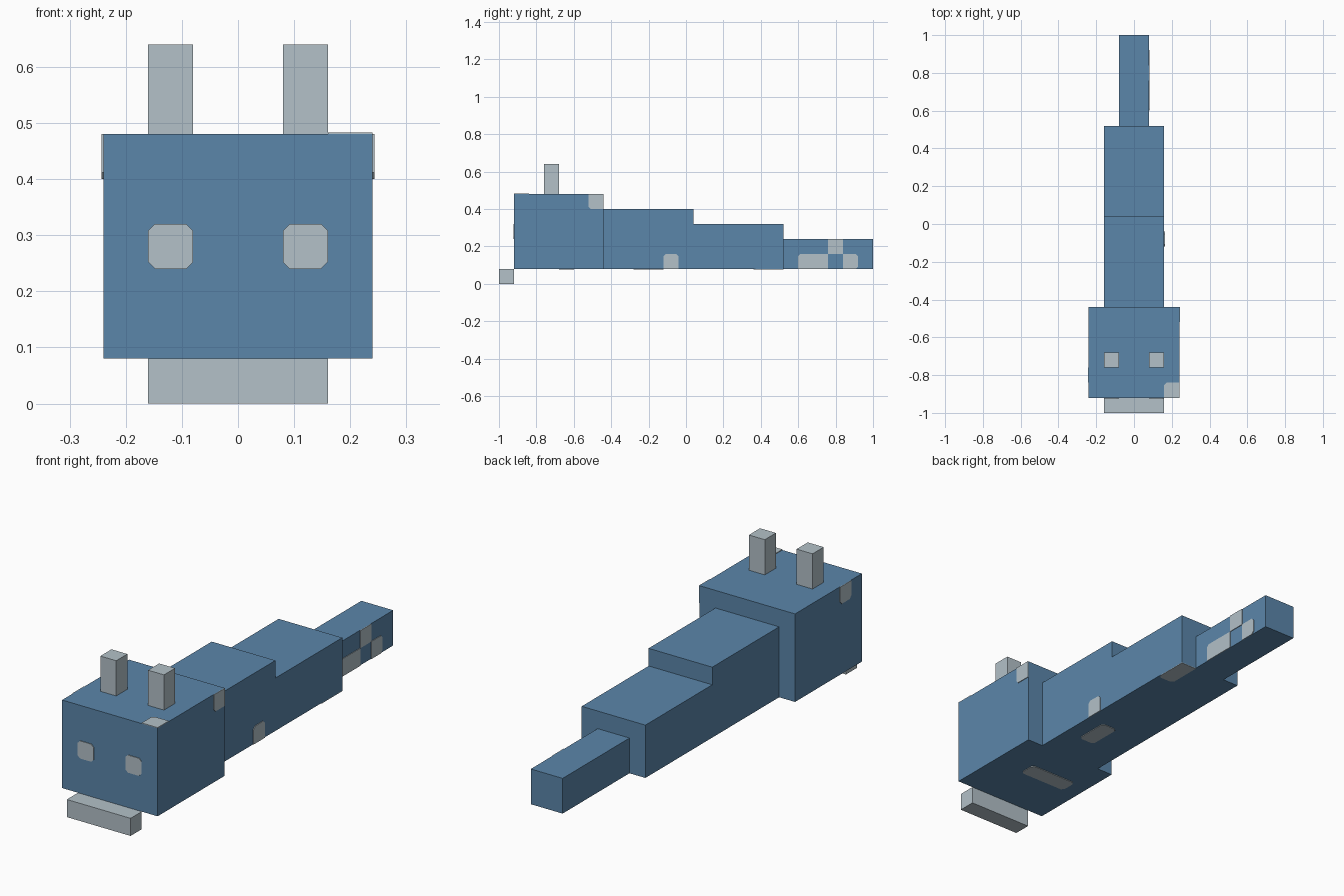
import bpy
import bmesh
from mathutils import Vector

cube = bpy.data.objects.get("Cube")
if cube:
    bpy.data.objects.remove(cube, do_unlink=True)

CELL = 0.08      # size of one block unit
THICK = 0.003    # spot plate thickness
CHAMFER = 0.012  # softened spot corner


def material(name, rgb):
    m = bpy.data.materials.new(name)
    m.use_nodes = True
    m.diffuse_color = (*rgb, 1)
    m.node_tree.nodes["Principled BSDF"].inputs["Base Color"].default_value = (*rgb, 1)
    return m


BLUE = material("blue skin", (0.105, 0.238, 0.402))
GREY = material("pale grey", (0.451, 0.533, 0.580))


def finish(name, bm, mat):
    bmesh.ops.recalc_face_normals(bm, faces=bm.faces)
    mesh = bpy.data.meshes.new(name)
    bm.to_mesh(mesh)
    bm.free()
    mesh.materials.append(mat)
    obj = bpy.data.objects.new(name, mesh)
    bpy.context.collection.objects.link(obj)
    return obj


def box(name, low, high, mat):
    """Box between two corners."""
    low, high = Vector(low), Vector(high)
    bm = bmesh.new()
    bmesh.ops.create_cube(bm, size=1)
    for v in bm.verts:
        v.co = (low + high) / 2 + v.co * (high - low)
    finish(name, bm, mat)


def spot(name, axis, side, level, corner, cells, soft):
    """Thin plate on a face; soft lists the chamfered corners, counted around."""
    (u, v), (nu, nv) = corner, cells
    w, h = nu * CELL, nv * CELL
    pts = [Vector(p) for p in ((u, v), (u + w, v), (u + w, v + h), (u, v + h))]
    outline = []
    for i, p in enumerate(pts):
        if i in soft:
            for q in (pts[i - 1], pts[(i + 1) % 4]):
                outline.append(p + (q - p).normalized() * CHAMFER)
        else:
            outline.append(p)
    bm = bmesh.new()
    verts = []
    for p in outline:
        co = list(p)
        co.insert(axis, level)
        verts.append(bm.verts.new(co))
    face = bm.faces.new(verts)
    new = bmesh.ops.extrude_face_region(bm, geom=[face])["geom"]
    shift = Vector((0, 0, 0))
    shift[axis] = side * THICK
    bmesh.ops.translate(bm, vec=shift, verts=[g for g in new if isinstance(g, bmesh.types.BMVert)])
    finish(name, bm, GREY)


# Head, two body segments and tail, stepping down toward the back
box("head", (-.24, -.92, .08), (.24, -.44, .48), BLUE)
box("front_body", (-.16, -.44, .08), (.16, .04, .40), BLUE)
box("rear_body", (-.16, .04, .08), (.16, .52, .32), BLUE)
box("tail", (-.08, .52, .08), (.08, 1, .24), BLUE)

# Jaw bar, horns and eyes
box("jaw", (-.16, -1, 0), (.16, -.92, .08), GREY)
for label, x in (("right", -.16), ("left", .08)):
    box(label + "_horn", (x, -.76, .48), (x + CELL, -.68, .64), GREY)
    spot(label + "_eye", 1, -1, -.92, (x, .24), (1, 1), (0, 1, 2, 3))

# Spots on the head
spot("head_top_spot", 2, 1, .48, (.16, -.92), (1, 1), (3,))
spot("head_left_spot", 0, 1, .24, (-.52, .40), (1, 1), (0,))
spot("head_right_spot", 0, -1, -.24, (-.84, .40), (1, 1), (0, 1))
spot("head_belly_spot", 2, -1, .08, (-.16, -.68), (3, 1), (0, 1, 2, 3))

# Spots on the body
spot("body_left_spot", 0, 1, .16, (-.12, .08), (1, 1), (2, 3))
spot("front_belly_spot", 2, -1, .08, (0, -.28), (1, 2), (0, 1, 2, 3))
spot("rear_belly_spot", 2, -1, .08, (.08, .36), (1, 2), (0, 1))

# Spots on the tail
spot("tail_low_spot", 0, 1, .08, (.60, .08), (2, 1), (3,))
spot("tail_high_spot", 0, 1, .08, (.76, .16), (1, 1), ())
spot("tail_back_spot", 0, 1, .08, (.84, .08), (1, 1), (1, 2))
